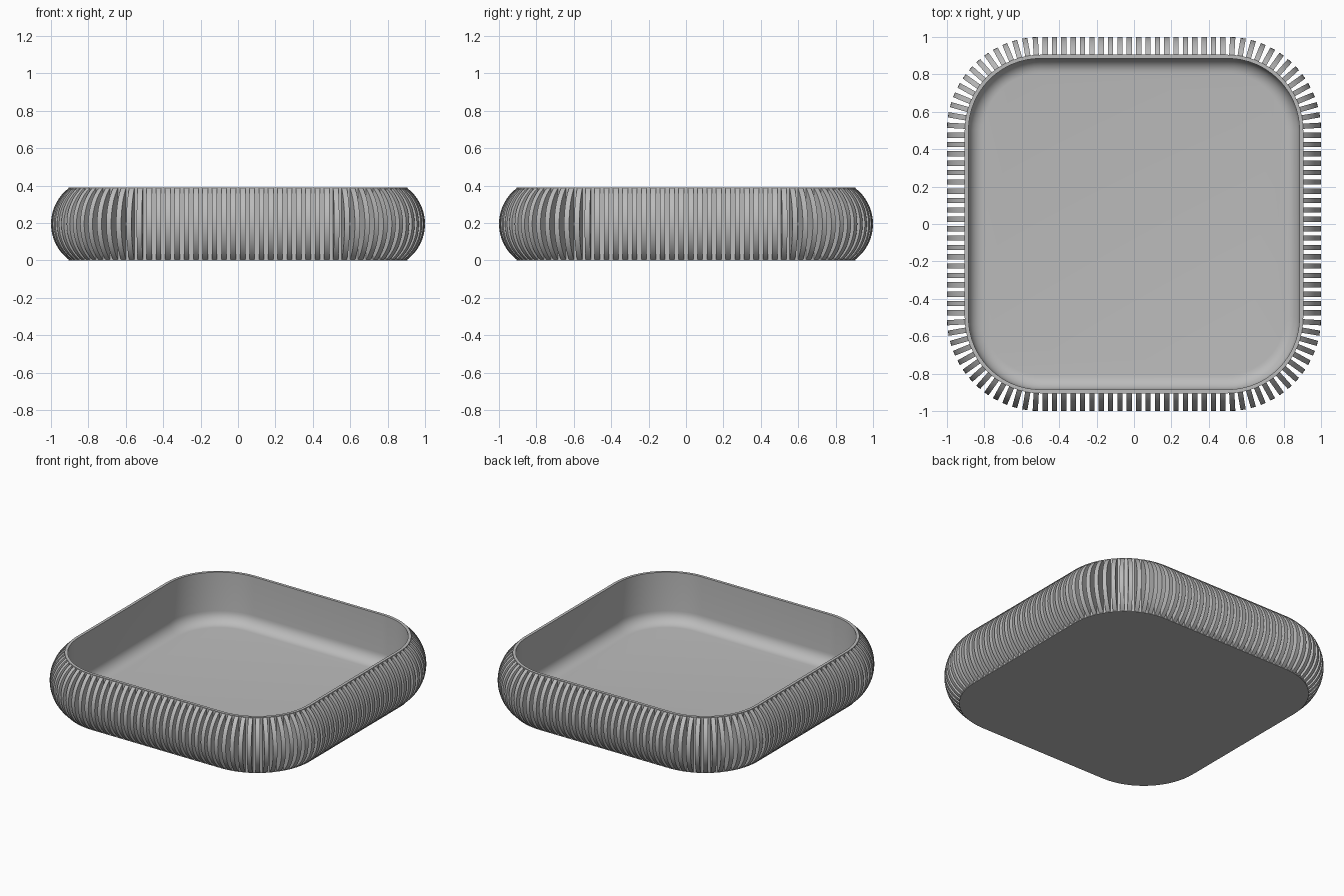
import bpy, bmesh, math
from mathutils import Vector, Matrix

if "Cube" in bpy.data.objects:
    bpy.data.objects.remove(bpy.data.objects["Cube"])

H = 0.39        # tray height
C = 0.5         # corner centre offset
WALL = 0.905    # outer wall half width
INNER = 0.885   # inner wall half width
FLOOR = 0.04    # floor height
FILLET = 0.08   # inside floor rounding
SEG = 16        # segments per corner

grey = bpy.data.materials.new("warm_grey")
grey.diffuse_color = (0.5, 0.5, 0.5, 1)
grey.use_nodes = True
grey.node_tree.nodes["Principled BSDF"].inputs["Base Color"].default_value = grey.diffuse_color


def finish(bm, name):
    bmesh.ops.recalc_face_normals(bm, faces=bm.faces)
    me = bpy.data.meshes.new(name)
    bm.to_mesh(me)
    bm.free()
    me.materials.append(grey)
    ob = bpy.data.objects.new(name, me)
    bpy.context.collection.objects.link(ob)
    bpy.context.view_layer.objects.active = ob
    ob.select_set(True)
    bpy.ops.object.shade_smooth_by_angle(angle=math.radians(30))
    ob.select_set(False)
    return ob


def ring(bm, half, z):
    """Rounded square loop whose corners share the same centres."""
    r = half - C
    verts = []
    for q in range(4):
        sx, sy = ((1, 1), (-1, 1), (-1, -1), (1, -1))[q]
        for i in range(SEG + 1):
            a = math.pi / 2 * (q + i / SEG)
            verts.append(bm.verts.new((sx * C + r * math.cos(a), sy * C + r * math.sin(a), z)))
    return verts


# Tray: outer wall, rim, inner wall, rounded floor edge
bm = bmesh.new()
section = [(WALL, 0), (WALL, H), (INNER, H)]
for i in range(9):
    a = math.pi / 2 * i / 8
    section.append((INNER - FILLET + FILLET * math.cos(a), FLOOR + FILLET - FILLET * math.sin(a)))
rings = [ring(bm, h, z) for h, z in section]
for lo, hi in zip(rings, rings[1:]):
    n = len(lo)
    for i in range(n):
        j = (i + 1) % n
        bm.faces.new((lo[i], lo[j], hi[j], hi[i]))
bm.faces.new(rings[0])
bm.faces.new(rings[-1])
finish(bm, "tray")

# Ribs: thin circular-segment plates standing out from the wall
SAG = 0.1
HALF = H / 2
R = (HALF ** 2 + SAG ** 2) / (2 * SAG)
SPAN = math.asin(HALF / R)
arc = [(1 - R + R * math.cos(t), HALF + R * math.sin(t))
       for t in (SPAN * (2 * i / 16 - 1) for i in range(17))]
THICK = 0.028


def rib(bm, matrix, base):
    """Plate in the local xz plane; base is where x is measured from."""
    sides = []
    for s in (-1, 1):
        pts = [(0.895, H)] + [(0.895, 0)] + arc
        sides.append([bm.verts.new(matrix @ Vector((x - base, s * THICK / 2, z))) for x, z in pts])
    a, b = sides
    bm.faces.new(a)
    bm.faces.new(b[::-1])
    for i in range(len(a)):
        j = (i + 1) % len(a)
        bm.faces.new((a[i], b[i], b[j], a[j]))


STRAIGHT, CORNER = 20, 14
bm = bmesh.new()
for q in range(4):
    turn = Matrix.Rotation(q * math.pi / 2, 4, 'Z')
    for i in range(STRAIGHT):
        y = (i + 0.5) / STRAIGHT * 2 * C - C
        rib(bm, turn @ Matrix.Translation((0, y, 0)), 0)
    for i in range(CORNER):
        a = (i + 0.5) / CORNER * math.pi / 2
        rib(bm, turn @ Matrix.Translation((C, C, 0)) @ Matrix.Rotation(a, 4, 'Z'), C)
finish(bm, "ribs")
